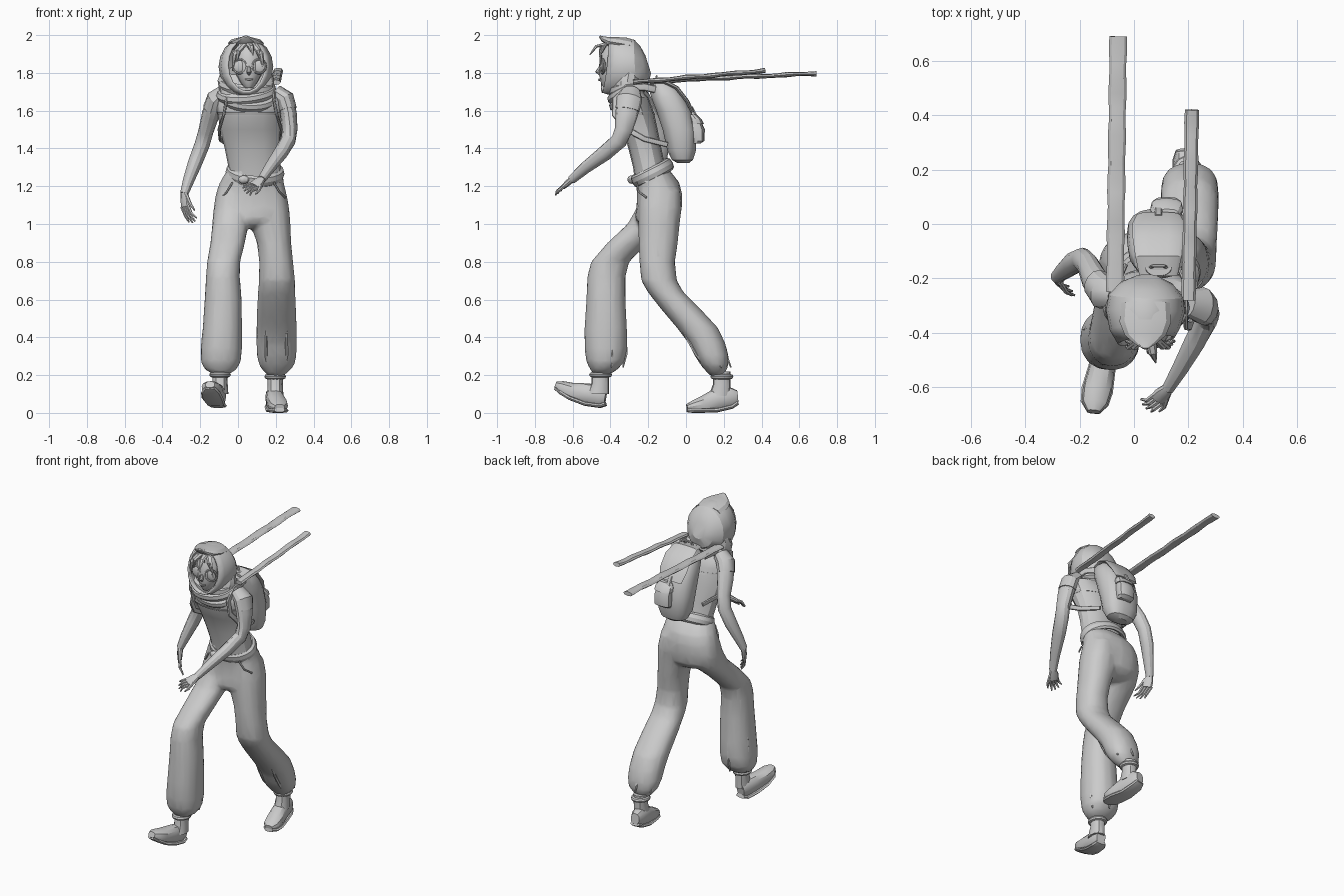
import bpy, bmesh, math
from mathutils import Vector as V

def skin(name, loops, caps=(True, True)):
    bm = bmesh.new()
    vs = [[bm.verts.new(p) for p in lp] for lp in loops]
    n = len(vs[0])
    for a, b in zip(vs, vs[1:]):
        for i in range(n):
            bm.faces.new((a[i], a[(i+1) % n], b[(i+1) % n], b[i]))
    if caps[0]: bm.faces.new(vs[0][::-1])
    if caps[1]: bm.faces.new(vs[-1])
    bmesh.ops.recalc_face_normals(bm, faces=bm.faces)
    me = bpy.data.meshes.new(name)
    bm.to_mesh(me); bm.free()
    ob = bpy.data.objects.new(name, me)
    bpy.context.collection.objects.link(ob)
    return ob

def unit_loop(n, p):
    out = []
    for i in range(n):
        c, s = math.cos(math.tau*i/n), math.sin(math.tau*i/n)
        out.append((math.copysign(abs(c)**p, c), math.copysign(abs(s)**p, s)))
    return out

def stack(name, rows, n=16, p=0.9, tilt=0):
    """Horizontal cross-sections: (z, x0, x1, y0, y1)."""
    return skin(name, [[V(((x0+x1)/2 + c*(x1-x0)/2, (y0+y1)/2 + s*(y1-y0)/2,
                z + tilt*s*(y1-y0)/2)) for c, s in unit_loop(n, p)] for z, x0, x1, y0, y1 in rows])

def sweep(name, rings, up=(0, 0, 1), n=10, p=1, caps=(True, True)):
    """Sections across a path: (x, y, z, half width, half thickness)."""
    P = [V(r[:3]) for r in rings]
    loops = []
    for i, r in enumerate(rings):
        t = (P[min(i+1, len(P)-1)] - P[max(i-1, 0)]).normalized()
        s = t.cross(V(up)).normalized()
        u = s.cross(t)
        loops.append([P[i] + s*r[3]*c + u*r[4]*d for c, d in unit_loop(n, p)])
    return skin(name, loops, caps)

def ring(name, c, rx, ry, minor, tilt=0, flat=1, seg=24, roll=0):
    bpy.ops.mesh.primitive_torus_add(location=c, rotation=(tilt, roll, 0), major_radius=rx,
        minor_radius=minor, major_segments=seg, minor_segments=8)
    ob = bpy.context.object
    ob.name = name
    ob.scale = (1, ry/rx, flat)
    return ob

def ball(name, c, s, seg=16):
    bpy.ops.mesh.primitive_uv_sphere_add(location=c, segments=seg, ring_count=10)
    ob = bpy.context.object
    ob.name, ob.scale = name, s
    return ob

# Torso
stack("torso", [(1.22, -.05, .235, -.27, -.08), (1.3, -.05, .225, -.28, -.11), (1.4, -.07, .22, -.305, -.13),
    (1.5, -.095, .225, -.335, -.15), (1.57, -.105, .23, -.375, -.165), (1.62, -.115, .245, -.38, -.18),
    (1.67, -.11, .25, -.37, -.2), (1.71, -.04, .17, -.36, -.24), (1.78, .01, .11, -.36, -.27)])
stack("chest_hem", [(1.578, -.106, .234, -.383, -.165), (1.592, -.112, .24, -.388, -.17)])
ring("waist_sash", (.09, -.178, 1.272), .136, .105, .02, .47, 1.7, roll=.04)
ball("sash_knot", (.03, -.29, 1.235), (.03, .02, .022), 10)

# Baggy trousers: hips and both legs fused into one cloth surface
trousers = stack("trousers", [(1.29, -.055, .235, -.28, -.09), (1.22, -.098, .243, -.265, -.035), (1.16, -.118, .258, -.26, -.02),
    (1.1, -.128, .27, -.262, -.02), (1.03, -.12, .26, -.27, -.03), (.995, -.06, .19, -.25, -.06), (.975, .02, .1, -.2, -.1)])
leg_right = stack("trouser_leg_right", [(1.18, -.11, .085, -.245, -.045), (1.08, -.13, .07, -.265, -.045), (1.0, -.137, .057, -.31, -.08),
    (.9, -.147, .037, -.417, -.2), (.8, -.164, .012, -.503, -.3), (.72, -.17, .01, -.523, -.32),
    (.6, -.177, .02, -.528, -.32), (.45, -.187, .022, -.538, -.312), (.34, -.199, .022, -.538, -.31),
    (.27, -.197, .015, -.528, -.325), (.23, -.175, -.008, -.508, -.362), (.205, -.135, -.045, -.49, -.4)])
leg_left = stack("trouser_leg_left", [(1.18, .06, .25, -.245, -.03), (1.08, .06, .272, -.252, -.023), (1.0, .065, .278, -.252, -.033),
    (.9, .1, .282, -.252, -.043), (.8, .112, .292, -.247, -.058), (.7, .11, .302, -.237, -.048),
    (.64, .105, .304, -.203, -.013), (.55, .1, .308, -.133, .077), (.45, .097, .312, -.048, .17),
    (.37, .097, .312, .012, .208), (.3, .1, .31, .047, .226), (.25, .112, .298, .08, .224), (.215, .14, .265, .11, .21), (.195, .16, .24, .13, .2)])
for ob in (leg_right, leg_left, trousers):
    ob.select_set(True)
bpy.context.view_layer.objects.active = trousers
for ob in bpy.data.objects:
    ob.select_set(ob in (leg_right, leg_left, trousers))
bpy.ops.object.join()
m = trousers.modifiers.new("fuse", "REMESH")
m.mode, m.voxel_size, m.use_smooth_shade = "VOXEL", .012, True
m = trousers.modifiers.new("relax", "SMOOTH")
m.factor, m.iterations = .5, 5
trousers.modifiers.new("facets", "DECIMATE").ratio = .12

# Cloth folds above the cuffs and pocket seams
for side, cx, cy, rx, ry, lean in (("right", -.088, -.42, .105, .108, 0), ("left", .204, .125, .102, .09, -.6)):
    for k in range(5):
        a = k*math.tau/5 + .3
        dx, dy = math.cos(a), math.sin(a)
        sweep(f"cuff_fold_{side}_{k}", [(cx+dx*rx*f, cy+dy*ry*f + lean*(z-.31), z, w, w)
            for z, f, w in ((.24, .8, .004), (.31, .93, .011), (.38, .93, .009), (.47, .92, .002))], (0, 1, 0), 6)
for x, s in ((-.03, -1), (.19, 1)):
    sweep("pocket_seam", [(x, -.262, 1.22, .004, .006), (x+s*.03, -.25, 1.17, .004, .006), (x+s*.06, -.21, 1.14, .004, .006)], n=6)

# Boots with soles and ankle cuffs
def boot(side, rings, ankle):
    sweep(f"boot_{side}", rings, n=12, p=.85)
    sweep(f"boot_sole_{side}", [(x, y, max(.012, z-b*.9), a*1.08, .012) for x, y, z, a, b in rings], n=10, p=.7)
    x, y, z = ankle
    stack(f"boot_shaft_{side}", [(z+.02, x-.042, x+.042, y-.046, y+.046), (z-.05, x-.04, x+.04, y-.048, y+.045),
        (z-.11, x-.044, x+.044, y-.07, y+.045)], 12)
    ring(f"ankle_cuff_{side}", (x, y, z-.008), .043, .047, .014, seg=14)
boot("right", [(-.1, -.425, .085, .03, .042), (-.104, -.455, .09, .042, .058), (-.118, -.53, .1, .047, .057),
    (-.135, -.61, .118, .054, .043), (-.145, -.66, .138, .048, .032), (-.148, -.69, .15, .025, .018)], (-.095, -.452, .21))
boot("left", [(.182, .272, .085, .028, .035), (.186, .24, .082, .042, .055), (.195, .16, .068, .047, .06),
    (.21, .085, .045, .053, .042), (.217, .035, .036, .048, .028), (.22, .005, .03, .026, .016)], (.197, .19, .2))

# Arms
U = (0, 1, 0)
sweep("arm_right", [(-.07, -.265, 1.69, .045, .05), (-.115, -.25, 1.66, .05, .06), (-.145, -.205, 1.58, .047, .055),
    (-.17, -.15, 1.49, .04, .045), (-.19, -.13, 1.42, .04, .043), (-.225, -.145, 1.33, .038, .042),
    (-.262, -.175, 1.23, .03, .032), (-.285, -.195, 1.16, .022, .024)], U, 12)
sweep("arm_left", [(.2, -.29, 1.69, .045, .05), (.25, -.3, 1.66, .046, .065), (.268, -.315, 1.58, .044, .06),
    (.275, -.33, 1.5, .04, .047), (.265, -.355, 1.44, .04, .045), (.225, -.43, 1.375, .038, .042),
    (.17, -.53, 1.3, .03, .032), (.125, -.605, 1.235, .022, .024)], U, 12)
sweep("sleeve_right", [(-.07, -.265, 1.7, .04, .05), (-.115, -.25, 1.662, .053, .064), (-.136, -.222, 1.61, .05, .06)], U, 12)
sweep("sleeve_left", [(.2, -.29, 1.7, .04, .05), (.25, -.3, 1.662, .05, .069), (.264, -.31, 1.605, .048, .064)], U, 12)

# Hands with spread fingers
def hand(side, wrist, knuckle, tip, spread):
    w, k, t, s = V(wrist), V(knuckle), V(tip), V(spread).normalized()
    n = (k-w).cross(s).normalized()
    m = (w+k)/2
    sweep(f"palm_{side}", [(*w, .021, .018), (*m, .032, .017), (*k, .031, .014)], n)
    for i in range(4):
        o = s*(i-1.5)*.017
        mid = k + o + (t-k)*.5 + n*.01
        end = t + o*1.4 - (t-k)*.12*abs(i-1.5)
        sweep(f"finger_{side}_{i}", [(*(k+o-(t-k)*.1), .009, .009), (*mid, .008, .008), (*end, .004, .004)], n, 6)
    sweep(f"thumb_{side}", [(*(w+(k-w)*.3+s*.02), .011, .011), (*(k+s*.045), .009, .009),
        (*(k+(t-k)*.4+s*.052), .004, .004)], n, 6)
hand("right", (-.285, -.195, 1.165), (-.278, -.212, 1.09), (-.23, -.24, 1.005), (.45, -.6, .25))
hand("left", (.126, -.603, 1.237), (.085, -.645, 1.2), (.035, -.672, 1.165), (.5, -.6, -.5))

# Face with large round eye rings
stack("face", [(1.72, .035, .08, -.435, -.36), (1.745, .015, .1, -.45, -.33), (1.79, -.01, .125, -.46, -.29),
    (1.84, -.022, .137, -.46, -.28), (1.89, -.02, .135, -.455, -.28), (1.94, .0, .115, -.43, -.3), (1.96, .03, .08, -.4, -.33)], p=1)
sweep("nose", [(.058, -.45, 1.84, .007, .006), (.058, -.467, 1.805, .013, .014), (.058, -.452, 1.788, .006, .006)], U, 8)
sweep("mouth", [(.038, -.453, 1.765, .004, .005), (.058, -.46, 1.763, .006, .007), (.078, -.453, 1.765, .004, .005)], n=6)
for s in (-1, 1):
    c = (.06+s*.052, -.442, 1.835)
    e = ring("eye_ring", c, .037, .037, .006, math.pi/2, seg=18)
    e.rotation_euler[2] = s*.3
    ball("eye", c, (.033, .01, .033))
for i, (x, dx, l) in enumerate(((.0, -.03, .15), (.02, -.03, .11), (.05, .02, .05), (.085, .035, .1), (.105, .03, .15))):
    sweep(f"hair_lock_{i}", [(x*.5+.03, -.42, 1.96, .014, .008), (x+dx*.6, -.455, 1.96-l*.4, .014, .008),
        (x+dx, -.445, 1.96-l, .002, .002)], U, 6)
sweep("stray_lock", [(.06, -.42, 1.955, .02, .01), (.07, -.475, 1.94, .016, .008), (.08, -.51, 1.895, .003, .003)], n=6)

# Hood with pointed peak
hood = sweep("hood", [(.045, -.43, 1.84, .105, .147), (.04, -.385, 1.835, .13, .157), (.042, -.32, 1.832, .145, .157),
    (.044, -.265, 1.832, .137, .145), (.046, -.222, 1.838, .1, .108), (.046, -.2, 1.845, .05, .05)], n=18, caps=(False, True))
hood.modifiers.new("thickness", "SOLIDIFY").thickness = .012
sweep("hood_peak", [(.042, -.29, 1.945, .09, .033), (.042, -.36, 1.958, .095, .033), (.042, -.41, 1.966, .075, .026),
    (.042, -.44, 1.98, .04, .015), (.042, -.458, 1.994, .01, .005)], n=10)
stack("hood_drape", [(1.81, -.09, .178, -.37, -.23), (1.76, -.108, .192, -.39, -.23), (1.7, -.098, .187, -.4, -.22)], tilt=.3)

# Loose scarf folds around the neck
ring("scarf_upper", (.043, -.315, 1.732), .115, .08, .033, .35, roll=.08)
ring("scarf_middle", (.045, -.31, 1.695), .128, .09, .033, .42, .9, roll=-.1)
ring("scarf_lower", (.055, -.315, 1.663), .115, .08, .033, .58, .9, roll=.06)

# Two long cloth tails streaming backwards
def tail(name, a, b, w, n):
    a, b, rows = V(a), V(b), []
    for i in range(n+1):
        f = i/n
        q = a.lerp(b, f)
        rows.append((q.x, q.y, q.z + .002*math.sin(i*1.3), w*(1+.06*math.sin(i*1.9)), .012+.002*math.cos(i*2.1)))
    sweep(name, rows, n=8)
tail("scarf_tail_long", (-.07, -.25, 1.752), (-.058, .69, 1.797), .032, 18)
tail("scarf_tail_short", (.2, -.28, 1.75), (.213, .42, 1.812), .026, 15)

# Backpack leaning with the torso
stack("backpack", [(1.322, .05, .14, -.045, .015), (1.34, .01, .18, -.075, .038), (1.39, -.016, .2, -.1, .054),
    (1.5, -.026, .208, -.125, .057), (1.6, -.026, .208, -.158, .03), (1.67, -.02, .2, -.185, -.005),
    (1.725, .0, .18, -.2, -.045), (1.76, .04, .14, -.19, -.1)], 18, .8)
sweep("backpack_flap", [(.09, -.19, 1.745, .07, .012), (.09, -.12, 1.755, .085, .014), (.09, -.05, 1.72, .095, .013),
    (.09, .005, 1.65, .095, .012), (.09, .035, 1.59, .08, .01)], n=10, p=.8)
stack("backpack_pouch", [(1.425, .075, .165, .03, .075), (1.44, .065, .175, .03, .097), (1.5, .063, .177, .02, .1),
    (1.545, .07, .17, .02, .08)], 12, .7)
stack("pouch_flap", [(1.53, .06, .18, .02, .095), (1.555, .06, .18, .02, .083), (1.58, .075, .165, .01, .055)], 12, .7)
sweep("flap_buckle", [(.09, .03, 1.62, .014, .007), (.09, .055, 1.57, .014, .007), (.09, .064, 1.52, .014, .006)], n=6, p=.6)
sweep("carry_loop", [(.06, -.16, 1.75, .009, .006), (.07, -.155, 1.78, .009, .006), (.11, -.155, 1.78, .009, .006),
    (.12, -.16, 1.75, .009, .006)], U, 6)
for x, s in ((-.06, -1), (.19, 1)):
    sweep("shoulder_strap_" + ("right" if s < 0 else "left"), [(x-s*.03, -.15, 1.71, .02, .008), (x, -.22, 1.725, .02, .008),
        (x, -.31, 1.72, .02, .008), (x, -.372, 1.66, .02, .008), (x+s*.015, -.375, 1.58, .018, .008),
        (x+s*.04, -.31, 1.5, .016, .008), (x+s*.035, -.22, 1.45, .014, .008), (x-s*.01, -.1, 1.42, .014, .008)], (s, 0, .01), 8, .7)

# Smooth shading with crisp edges
for ob in bpy.data.objects:
    ob.select_set(True)
bpy.context.view_layer.objects.active = hood
bpy.ops.object.shade_smooth_by_angle(angle=math.radians(30))
